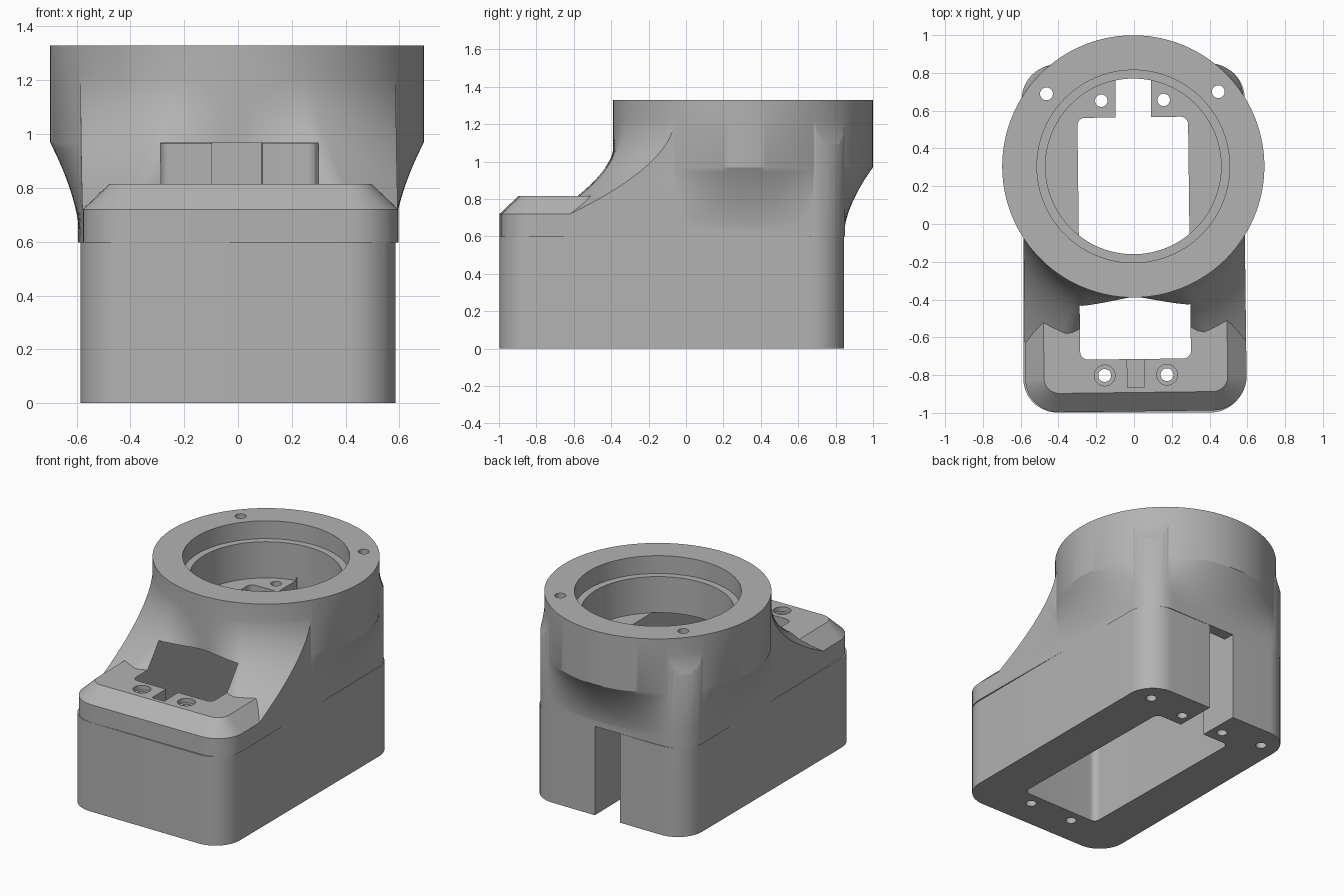
import bpy, bmesh, math
from math import sin, cos, pi, hypot

cube = bpy.data.objects.get("Cube")
if cube:
    bpy.data.objects.remove(cube, do_unlink=True)

AXIS_Y, RADIUS, TOP = 0.305, 0.694, 1.33
HALF_X, FRONT, BACK, CORNER = 0.586, -0.992, 0.846, 0.18
SHOULDER, SCOOP_TOP = 0.6, 0.966
TWIST = math.radians(0.7)
STEPS = 192

grey = bpy.data.materials.new("plain grey")
grey.use_nodes = True
grey.diffuse_color = (0.45, 0.45, 0.45, 1)
grey.node_tree.nodes["Principled BSDF"].inputs["Base Color"].default_value = grey.diffuse_color


def loft(name, rings):
    """Closed solid through equal-length rings of points."""
    bm = bmesh.new()
    rows = [[bm.verts.new(p) for p in ring] for ring in rings]
    n = len(rows[0])
    for low, high in zip(rows, rows[1:]):
        for i in range(n):
            j = (i + 1) % n
            bm.faces.new((low[i], low[j], high[j], high[i]))
    bm.faces.new(rows[0][::-1])
    bm.faces.new(rows[-1])
    bmesh.ops.recalc_face_normals(bm, faces=bm.faces)
    mesh = bpy.data.meshes.new(name)
    bm.to_mesh(mesh)
    bm.free()
    mesh.materials.append(grey)
    obj = bpy.data.objects.new(name, mesh)
    bpy.context.collection.objects.link(obj)
    return obj


def rounded(x0, x1, y0, y1, r, z, seg=12):
    ring = []
    corners = ((x1 - r, y1 - r), (x0 + r, y1 - r), (x0 + r, y0 + r), (x1 - r, y0 + r))
    for q, (cx, cy) in enumerate(corners):
        for i in range(seg + 1):
            a = (q + i / seg) * pi / 2
            ring.append((cx + r * cos(a), cy + r * sin(a), z))
    return ring


def block(name, x0, x1, y0, y1, z0, z1, r=0.002):
    seg = 12 if r > 0.01 else 1
    return loft(name, [rounded(x0, x1, y0, y1, r, z, seg) for z in (z0, z1)])


def tube(name, x, y, r, z0, z1, n=32):
    return loft(name, [[(x + r * cos(2 * pi * i / n), y + r * sin(2 * pi * i / n), z)
                        for i in range(n)] for z in (z0, z1)])


def footprint(z, inset=0.0):
    return rounded(-HALF_X + inset, HALF_X - inset, FRONT + inset, BACK - inset,
                   CORNER - inset, z)


def combine(target, other, operation):
    mod = target.modifiers.new("combine", 'BOOLEAN')
    mod.object, mod.operation, mod.solver = other, operation, 'EXACT'
    bpy.ops.object.select_all(action='DESELECT')
    bpy.context.view_layer.objects.active = target
    target.select_set(True)
    bpy.ops.object.modifier_apply(modifier=mod.name)
    bpy.data.objects.remove(other, do_unlink=True)


def wall_distance(a):
    """Distance from the bore axis to the footprint wall in direction a."""
    low, high = 0.0, 2.0
    mid_y, half_y = (FRONT + BACK) / 2, (BACK - FRONT) / 2
    for _ in range(30):
        d = (low + high) / 2
        qx = abs(d * cos(a)) - HALF_X + CORNER
        qy = abs(AXIS_Y + d * sin(a) - mid_y) - half_y + CORNER
        dist = hypot(max(qx, 0), max(qy, 0)) + min(max(qx, qy), 0) - CORNER
        low, high = (d, high) if dist < 0 else (low, d)
    return low


ANGLES = [2 * pi * i / STEPS for i in range(STEPS)]
WALLS = [wall_distance(a) for a in ANGLES]


def polar_ring(z, radii):
    return [(r * cos(a), AXIS_Y + r * sin(a), z) for a, r in zip(ANGLES, radii)]


# Round collar whose overhang curves down into the flat walls
rings = []
for k in range(17):
    t = k / 16
    radii = [min(RADIUS, w - 0.003 + (RADIUS - w + 0.003) * t ** 1.7) if w < RADIUS else RADIUS
             for w in WALLS]
    rings.append(polar_ring(SHOULDER + 0.002 + t * (SCOOP_TOP - SHOULDER), radii))
rings.append(polar_ring(TOP, [RADIUS] * STEPS))
collar = loft("collar", rings)

# Front legs: a flare around the collar, hollow in the middle, trimmed to the walls
rings = []
for k in range(25):
    z = SHOULDER - 0.05 + k / 24 * 0.73
    grow = 1.65 * max(0, 1.28 - z) ** 2.4
    radii = []
    for a in ANGLES:
        off = abs(a - 1.5 * pi)
        off = min(off, 2 * pi - off)
        radii.append(RADIUS - 0.003 + grow * min(1, off / 0.38) ** 1.5)
    rings.append(polar_ring(z, radii))
flare = loft("flare", rings)
trim = loft("trim", [footprint(SHOULDER), footprint(TOP - 0.02)])
combine(flare, trim, 'INTERSECT')

# Front shelf with a chamfered rim
upper = loft("upper_housing", [footprint(SHOULDER - 0.002), footprint(0.72), footprint(0.815, 0.1)])
combine(upper, flare, 'UNION')
combine(upper, collar, 'UNION')

# Bore with a ledge
combine(upper, tube("bore", 0, AXIS_Y, 0.465, SCOOP_TOP, 2, 128), 'DIFFERENCE')
combine(upper, tube("ledge", 0, AXIS_Y, 0.51, 1.21, 2, 128), 'DIFFERENCE')

# Key groove and counterbores in the shelf
combine(upper, block("groove", -0.045, 0.045, -0.865, -0.6, 0.72, 1), 'DIFFERENCE')
for side in (-1, 1):
    combine(upper, tube("counterbore", side * 0.165, -0.8, 0.055, 0.785, 0.95), 'DIFFERENCE')
upper.rotation_euler.z = TWIST
bpy.context.view_layer.update()

# Lower box
body = loft("motor_housing", [rounded(-HALF_X, HALF_X, -0.998, BACK, CORNER, z)
                              for z in (0, SHOULDER)])
combine(body, upper, 'UNION')

# Pocket, rear slot and screw holes through the whole housing
cutters = [block("pocket", -0.293, 0.293, -0.715, 0.565, -1, SCOOP_TOP + 0.001, 0.04),
           block("rear_slot", -0.09, 0.098, 0.5, 1.2, -1, SHOULDER),
           block("inner_slot", -0.09, 0.098, 0.5, 0.77, -1, SCOOP_TOP + 0.02)]
for side in (-1, 1):
    for x, y, r in ((0.165, 0.655, 0.033), (0.455, 0.695, 0.034), (0.165, -0.8, 0.034)):
        cutters.append(tube("screw_hole", side * x, y, r, -1, 2))
for cutter in cutters:
    cutter.rotation_euler.z = TWIST
    bpy.context.view_layer.update()
    combine(body, cutter, 'DIFFERENCE')

bpy.ops.object.select_all(action='DESELECT')
bpy.context.view_layer.objects.active = body
body.select_set(True)
bpy.ops.object.shade_smooth_by_angle(angle=math.radians(25))
